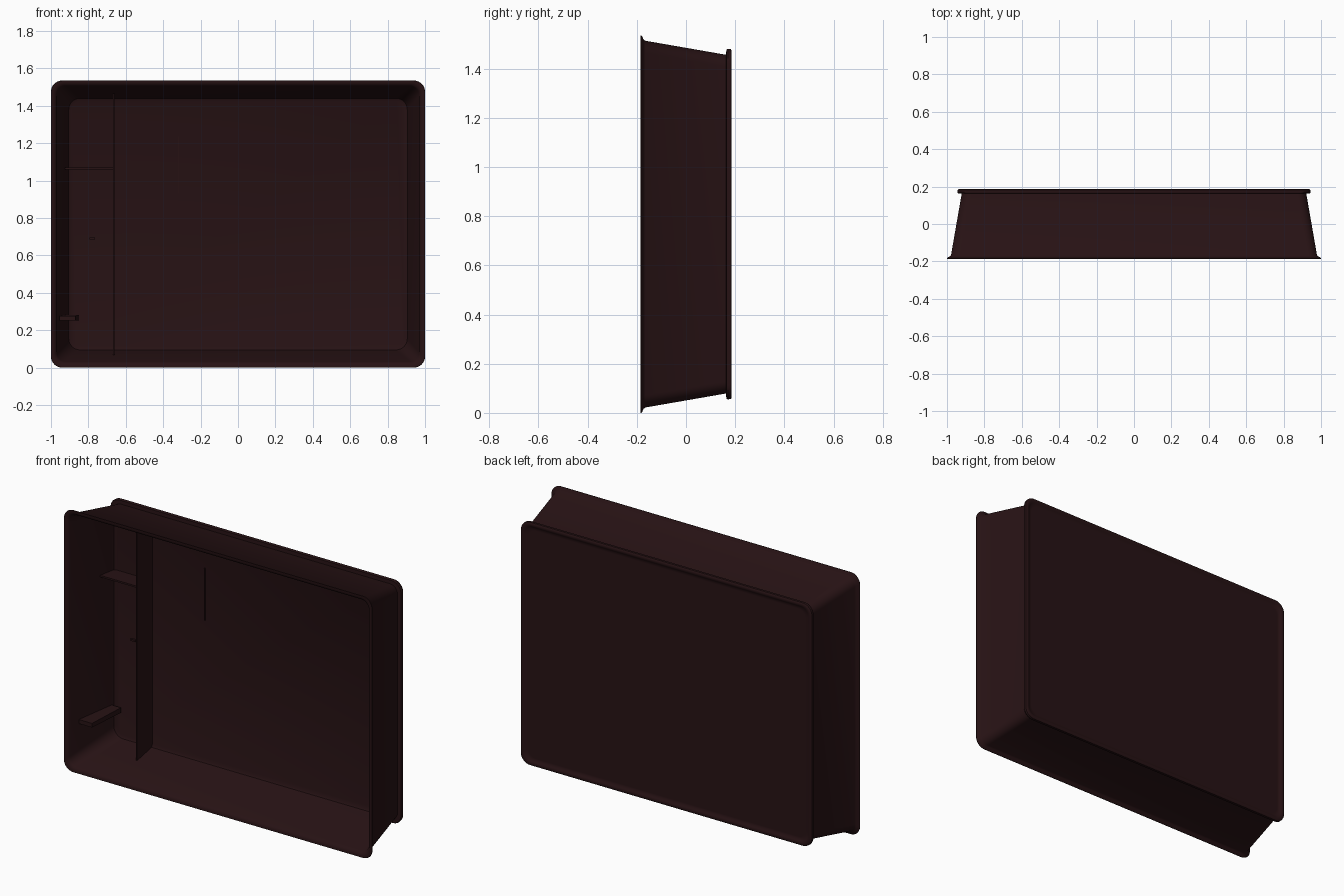
import bpy, bmesh, math

if "Cube" in bpy.data.objects:
    bpy.data.objects.remove(bpy.data.objects["Cube"])

ZC = 0.7675          # mid height of the tray
HX, HZ = 1.0, 0.7675  # half sizes of the front rim

mat = bpy.data.materials.new("dark_brown")
mat.diffuse_color = (0.02, 0.006, 0.007, 1)
mat.use_nodes = True
mat.node_tree.nodes["Principled BSDF"].inputs["Base Color"].default_value = mat.diffuse_color


def finish(name, bm, smooth=False):
    bmesh.ops.recalc_face_normals(bm, faces=bm.faces)
    me = bpy.data.meshes.new(name)
    bm.to_mesh(me)
    bm.free()
    ob = bpy.data.objects.new(name, me)
    bpy.context.collection.objects.link(ob)
    me.materials.append(mat)
    if smooth:
        bpy.ops.object.select_all(action='DESELECT')
        ob.select_set(True)
        bpy.context.view_layer.objects.active = ob
        bpy.ops.object.shade_smooth_by_angle(angle=math.radians(35))
    return ob


def ring(bm, y, inset, r, steps=8):
    """Rounded rectangle in the xz plane, inset from the front rim."""
    hx, hz = HX - inset, HZ - inset
    verts = []
    for k, (sx, sz) in enumerate([(1, 1), (-1, 1), (-1, -1), (1, -1)]):
        for i in range(steps + 1):
            a = math.pi / 2 * (k + i / steps)
            verts.append(bm.verts.new((sx * (hx - r) + r * math.cos(a), y,
                                       ZC + sz * (hz - r) + r * math.sin(a))))
    return verts


def prism(name, front, back):
    """Tapered block: each end is (y, x0, x1, z0, z1)."""
    bm = bmesh.new()
    ends = []
    for y, x0, x1, z0, z1 in (front, back):
        ends.append([bm.verts.new(c) for c in
                     ((x0, y, z0), (x1, y, z0), (x1, y, z1), (x0, y, z1))])
    a, b = ends
    bm.faces.new(a)
    bm.faces.new(b)
    for i in range(4):
        j = (i + 1) % 4
        bm.faces.new((a[i], a[j], b[j], b[i]))
    return finish(name, bm)


# Tray shell: back panel, back lip, sloping wall, flared front rim, inside
profile = [  # y, inset, corner radius
    (0.176, 0.100, 0.05), (0.176, 0.088, 0.05), (0.182, 0.080, 0.05),
    (0.186, 0.072, 0.05), (0.186, 0.062, 0.055), (0.182, 0.056, 0.06),
    (0.170, 0.055, 0.06), (0.164, 0.058, 0.06), (0.163, 0.079, 0.05),
    (-0.165, 0.022, 0.05), (-0.173, 0.016, 0.05), (-0.178, 0.004, 0.055),
    (-0.182, 0.000, 0.06), (-0.186, 0.001, 0.06), (-0.186, 0.012, 0.055),
    (-0.180, 0.024, 0.05), (-0.168, 0.031, 0.05), (0.125, 0.089, 0.06),
    (0.143, 0.095, 0.06), (0.150, 0.108, 0.055),
]
bm = bmesh.new()
rings = [ring(bm, *p) for p in profile]
for a, b in zip(rings, rings[1:]):
    n = len(a)
    for i in range(n):
        j = (i + 1) % n
        bm.faces.new((a[i], a[j], b[j], b[i]))
bm.faces.new(rings[0])
bm.faces.new(rings[-1])
finish("tray_shell", bm, smooth=True)

# Upright divider, following the slope of the top and bottom walls
prism("divider", (0.01, -0.669, -0.661, 0.068, 1.467),
      (0.152, -0.669, -0.661, 0.096, 1.439))

# Small shelf between left wall and divider
prism("shelf", (0.045, -0.925, -0.665, 1.06, 1.07),
      (0.152, -0.905, -0.665, 1.06, 1.07))

# Bar lying along the left wall
prism("side_bar", (-0.11, -0.955, -0.87, 0.252, 0.276),
      (0.13, -0.91, -0.85, 0.252, 0.282))

# Thin ribs on the inner back panel
prism("long_rib", (0.143, -0.322, -0.315, 0.93, 1.235),
      (0.155, -0.322, -0.315, 0.93, 1.235))
prism("short_rib", (0.138, -0.795, -0.765, 0.686, 0.696),
      (0.155, -0.795, -0.765, 0.686, 0.696))
